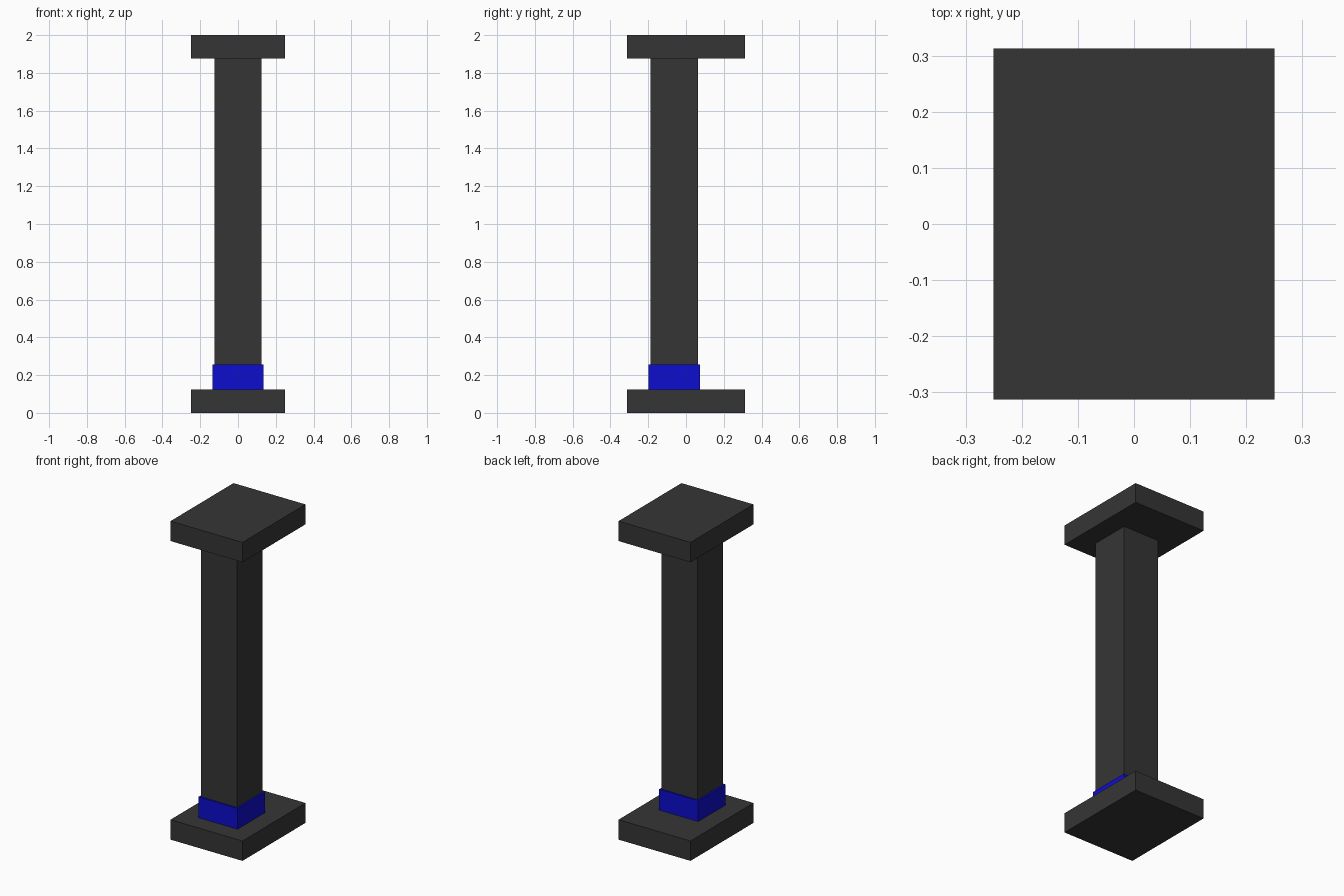
import bpy

if "Cube" in bpy.data.objects:
    bpy.data.objects.remove(bpy.data.objects["Cube"])


def make_material(name, color):
    mat = bpy.data.materials.new(name)
    mat.diffuse_color = (*color, 1.0)
    mat.use_nodes = True
    mat.node_tree.nodes["Principled BSDF"].inputs["Base Color"].default_value = mat.diffuse_color
    return mat


def box(name, lo, hi, mat):
    """Box between two opposite corners."""
    bpy.ops.mesh.primitive_cube_add(size=1)
    obj = bpy.context.object
    obj.name = name
    obj.location = [(a + b) / 2 for a, b in zip(lo, hi)]
    obj.scale = [b - a for a, b in zip(lo, hi)]
    bpy.ops.object.transform_apply(location=True, rotation=False, scale=True)
    obj.data.materials.append(mat)
    return obj


charcoal = make_material("charcoal", (0.036, 0.036, 0.036))
blue = make_material("blue", (0.004, 0.004, 0.62))

# Base and cap plates
for name, z in (("base_plate", 0.0), ("cap_plate", 1.875)):
    box(name, (-0.25, -0.3125, z), (0.25, 0.3125, z + 0.125), charcoal)

# Post, set slightly towards the front
box("post", (-0.125, -0.1875, 0.125), (0.125, 0.0625, 1.875), charcoal)

# Blue collar around the foot of the post
box("collar", (-0.136, -0.1985, 0.125), (0.136, 0.0735, 0.255), blue)
